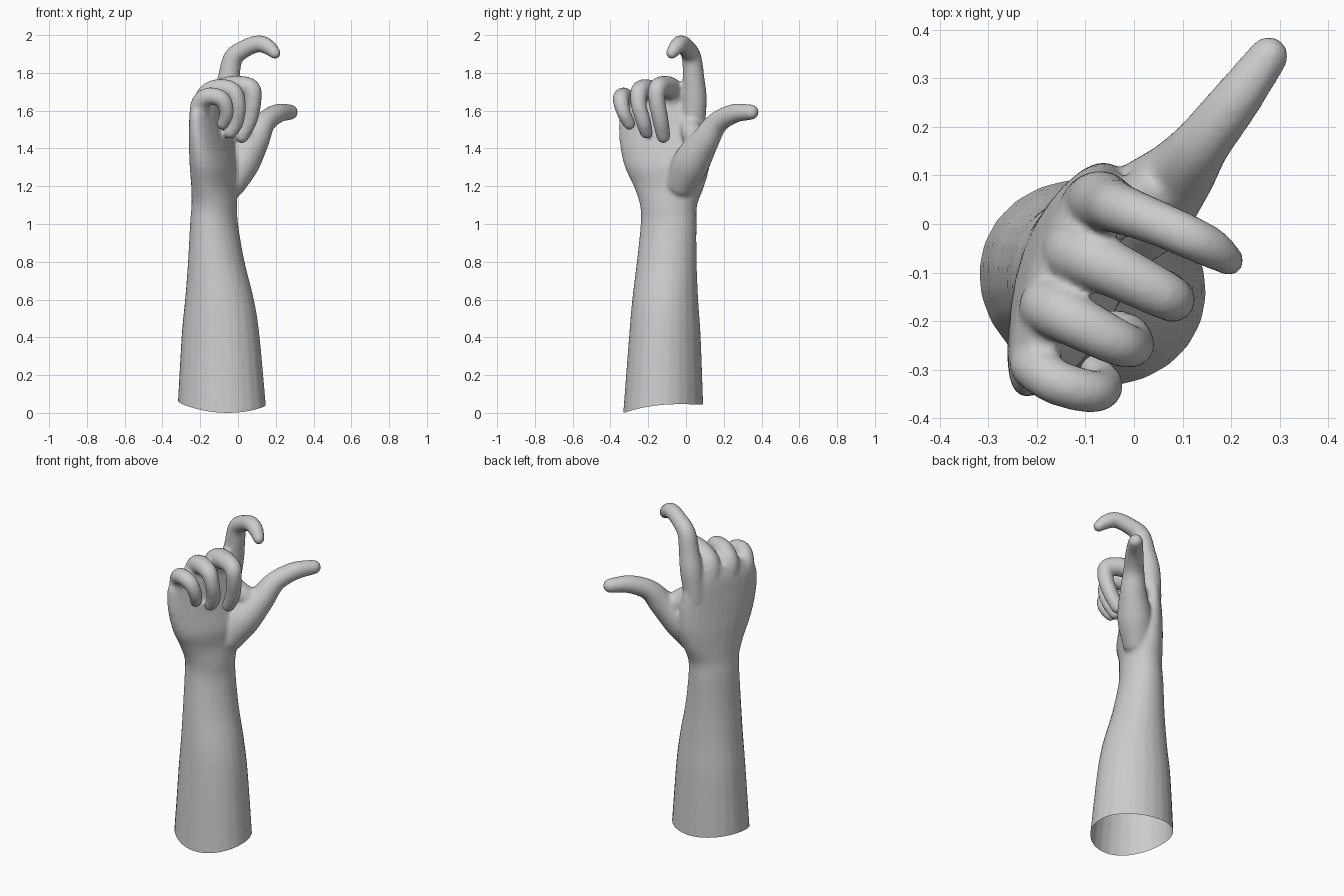
import bpy, bmesh, math
from mathutils import Vector

if "Cube" in bpy.data.objects:
    bpy.data.objects.remove(bpy.data.objects["Cube"])

SIDES = 24
bm = bmesh.new()


def spline(rows, steps):
    """Smooth Catmull-Rom interpolation through rows of numbers."""
    rows = [Vector(r) for r in rows]
    out = []
    for i in range(len(rows) - 1):
        p0, p1, p2 = rows[max(i - 1, 0)], rows[i], rows[i + 1]
        p3 = rows[min(i + 2, len(rows) - 1)]
        for s in range(steps):
            t = s / steps
            out.append(0.5 * (2 * p1 + (p2 - p0) * t
                              + (2 * p0 - 5 * p1 + 4 * p2 - p3) * t ** 2
                              + (3 * p1 - 3 * p2 + p3 - p0) * t ** 3))
    return out + [rows[-1]]


def loft(rings):
    """Skin a list of rings and close both ends."""
    loops = [[bm.verts.new(p) for p in ring] for ring in rings]
    for a, b in zip(loops, loops[1:]):
        for i in range(SIDES):
            j = (i + 1) % SIDES
            bm.faces.new((a[i], a[j], b[j], b[i]))
    bm.faces.new(loops[0][::-1])
    bm.faces.new(loops[-1])


def ring(c, u, v, a, b):
    angles = [2 * math.pi * i / SIDES for i in range(SIDES)]
    return [c + u * a * math.cos(t) + v * b * math.sin(t) for t in angles]


def digit(rows):
    """Round tube through (x, y, z, radius) rows with domed ends."""
    pts = spline(rows, 6)
    pos = [Vector(p[:3]) for p in pts]
    rad = [p[3] for p in pts]
    rings, normal, last = [], None, None
    for i, c in enumerate(pos):
        tan = (pos[min(i + 1, len(pos) - 1)] - pos[max(i - 1, 0)]).normalized()
        if normal is None:
            normal = tan.orthogonal().normalized()
        else:
            normal = last.rotation_difference(tan) @ normal
        last = tan
        side = tan.cross(normal)
        rings.append(ring(c, normal, side, rad[i], rad[i]))
        if i in (0, len(pos) - 1):
            sign = -1 if i == 0 else 1
            dome = []
            for k in range(1, 6):
                t = k * math.pi / 2 / 5.3
                r = rad[i] * math.cos(t)
                dome.append(ring(c + tan * sign * rad[i] * math.sin(t), normal, side, r, r))
            rings = dome[::-1] + rings if i == 0 else rings + dome
    loft(rings)


# Forearm, wrist and palm: z, centre x, centre y, half width, half thickness
across = Vector((math.sin(math.radians(20)), math.cos(math.radians(20)), 0))
palmward = Vector((across.y, -across.x, 0))
arm = [(-.10, -.083, -.122, .215, .245),
       (.00, -.085, -.12, .21, .238),
       (.40, -.092, -.112, .188, .21),
       (.60, -.098, -.11, .174, .184),
       (.80, -.115, -.102, .16, .149),
       (1.0, -.127, -.092, .151, .124),
       (1.1, -.125, -.092, .156, .116),
       (1.2, -.125, -.09, .195, .11),
       (1.3, -.125, -.10, .235, .11),
       (1.4, -.135, -.11, .25, .097),
       (1.5, -.145, -.12, .25, .083),
       (1.6, -.15, -.125, .232, .07),
       (1.67, -.14, -.11, .175, .052)]
loft([ring(Vector((r[1], r[2], r[0])), across, palmward, r[3], r[4])
      for r in spline(arm, 5)])

# Index finger, raised and hooked
digit([(-.09, .04, 1.5, .06), (-.07, .045, 1.66, .065), (-.05, .04, 1.77, .058),
       (-.025, .03, 1.88, .052), (.04, .005, 1.93, .047), (.11, -.025, 1.955, .045),
       (.16, -.05, 1.937, .042), (.195, -.075, 1.905, .032)])
# Middle, ring and little fingers, curled
digit([(-.13, -.06, 1.5, .06), (-.12, -.06, 1.66, .065), (-.06, -.085, 1.72, .059),
       (.06, -.145, 1.725, .05), (.08, -.155, 1.66, .045), (.06, -.135, 1.55, .043),
       (.02, -.12, 1.465, .038)])
digit([(-.17, -.18, 1.5, .055), (-.175, -.17, 1.65, .06), (-.12, -.2, 1.71, .055),
       (-.03, -.245, 1.705, .048), (0, -.25, 1.63, .042), (-.01, -.225, 1.54, .04),
       (-.04, -.21, 1.485, .035)])
digit([(-.2, -.28, 1.48, .05), (-.205, -.29, 1.62, .05), (-.16, -.325, 1.675, .047),
       (-.085, -.345, 1.66, .044), (-.06, -.33, 1.59, .038), (-.08, -.3, 1.53, .033)])
# Thumb, spread outward, and the web joining it to the palm
digit([(-.04, -.02, 1.22, .085), (.02, .03, 1.33, .098), (.09, .1, 1.44, .076),
       (.14, .165, 1.535, .059), (.21, .255, 1.585, .051), (.277, .345, 1.592, .041)])
digit([(-.06, .02, 1.52, .055), (0, .04, 1.47, .06), (.06, .08, 1.42, .06)])

bmesh.ops.recalc_face_normals(bm, faces=bm.faces)
mesh = bpy.data.meshes.new("hand_and_forearm")
bm.to_mesh(mesh)
bm.free()
hand = bpy.data.objects.new("hand_and_forearm", mesh)
bpy.context.collection.objects.link(hand)
bpy.context.view_layer.objects.active = hand
hand.select_set(True)

# Fuse everything into one skin and soften the joins
remesh = hand.modifiers.new("fuse", 'REMESH')
remesh.mode = 'VOXEL'
remesh.voxel_size = 0.01
soften = hand.modifiers.new("soften", 'SMOOTH')
soften.factor = 0.5
soften.iterations = 8
bpy.ops.object.modifier_apply(modifier=remesh.name)
bpy.ops.object.modifier_apply(modifier=soften.name)

# Open, gently waved cut at the bottom of the forearm
bm = bmesh.new()
bm.from_mesh(hand.data)
bmesh.ops.bisect_plane(bm, geom=bm.verts[:] + bm.edges[:] + bm.faces[:],
                       plane_co=(0, -.335, 0), plane_no=(0, -.107, 1), clear_inner=True)
for v in bm.verts:
    if v.co.z < 0.3:
        v.co.z += (1 - v.co.z / 0.3) * .035 * ((v.co.x + .05) / .25) ** 2
bm.to_mesh(hand.data)
bm.free()
bpy.ops.object.shade_smooth()
